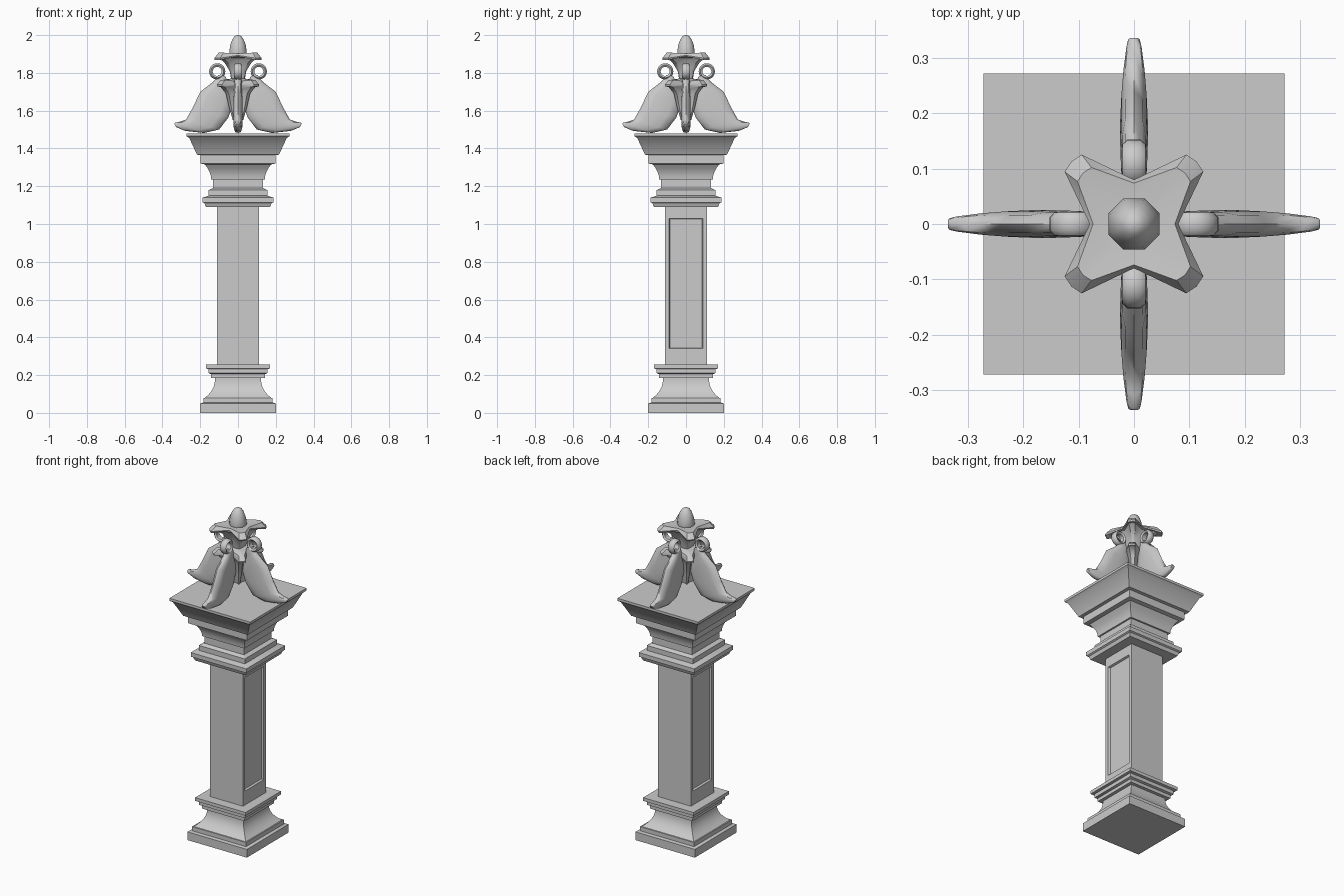
import bpy, bmesh, math
from mathutils import Vector, Matrix

if "Cube" in bpy.data.objects:
    bpy.data.objects.remove(bpy.data.objects["Cube"], do_unlink=True)

stone = bpy.data.materials.new("grey stone")
stone.use_nodes = True
GREY = (0.6, 0.6, 0.6, 1)
stone.diffuse_color = GREY
stone.node_tree.nodes["Principled BSDF"].inputs["Base Color"].default_value = GREY


def finish(name, bm, angle=30):
    bmesh.ops.recalc_face_normals(bm, faces=bm.faces)
    mesh = bpy.data.meshes.new(name)
    bm.to_mesh(mesh)
    bm.free()
    mesh.materials.append(stone)
    obj = bpy.data.objects.new(name, mesh)
    bpy.context.collection.objects.link(obj)
    bpy.ops.object.select_all(action='DESELECT')
    obj.select_set(True)
    bpy.context.view_layer.objects.active = obj
    bpy.ops.object.shade_smooth_by_angle(angle=math.radians(angle))
    return obj


def loft(bm, rings):
    """Skin a list of equal point rings and cap both ends."""
    rows = [[bm.verts.new(p) for p in ring] for ring in rings]
    for a, b in zip(rows, rows[1:]):
        for i in range(len(a)):
            j = (i + 1) % len(a)
            bm.faces.new((a[i], a[j], b[j], b[i]))
    bm.faces.new(rows[0])
    bm.faces.new(rows[-1])


def square_moulding(name, profile):
    bm = bmesh.new()
    corners = ((1, 1), (-1, 1), (-1, -1), (1, -1))
    loft(bm, [[(x * r, y * r, z) for x, y in corners] for r, z in profile])
    return finish(name, bm)


def sweep(r0, z0, r1, z1, power, steps=8):
    """Curved run between two profile points."""
    return [(r0 + (r1 - r0) * (1 - (1 - t) ** power), z0 + (z1 - z0) * t)
            for t in (i / steps for i in range(steps + 1))]


# Base with a hollow curve
square_moulding("base", [(.2, 0), (.2, .05), (.182, .055), (.182, .08)]
                + sweep(.175, .08, .122, .185, 2.5)
                + [(.142, .185), (.142, .205), (.155, .21), (.155, .232),
                   (.17, .235), (.17, .255)])

# Capital, flaring in steps to a wide flat top
square_moulding("capital", [(.17, 1.09), (.178, 1.11), (.187, 1.115), (.187, 1.14),
                            (.155, 1.15), (.155, 1.18), (.132, 1.19), (.132, 1.235)]
                + [(.142 + .033 * t * t, 1.235 + .08 * t) for t in (0, .25, .5, .75, 1)]
                + [(.198, 1.32), (.198, 1.365), (.217, 1.367), (.258, 1.455),
                   (.272, 1.465), (.272, 1.48)])

# Shaft with a sunken panel on two sides
bm = bmesh.new()
bmesh.ops.create_cube(bm, size=1)
bmesh.ops.transform(bm, verts=bm.verts,
                    matrix=Matrix.Translation((0, 0, .672)) @ Matrix.Diagonal((.222, .222, .84, 1)))
bm.normal_update()
for panel in [f for f in bm.faces if abs(f.normal.x) > .9]:
    bmesh.ops.inset_individual(bm, faces=[panel], thickness=.031)
    for v in panel.verts:
        v.co.z = 1.03 if v.co.z > .6 else .34
    bmesh.ops.inset_individual(bm, faces=[panel], thickness=.006, depth=-.012)
finish("shaft", bm)

# One leaf in side view: outer point, inner point, half thickness
LEAF = [(.10, 1.79, .065, 1.78, .018), (.132, 1.752, .04, 1.70, .022),
        (.20, 1.70, .03, 1.63, .024), (.24, 1.615, .05, 1.565, .025),
        (.275, 1.553, .10, 1.50, .025), (.31, 1.541, .18, 1.482, .021),
        (.334, 1.537, .28, 1.493, .015), (.337, 1.53, .328, 1.513, .011)]
SIDES = 12


def leaf_ring(section):
    ox, oz, ix, iz, t = section
    mid = Vector(((ox + ix) / 2, 0, (oz + iz) / 2))
    half = Vector(((ox - ix) / 2, 0, (oz - iz) / 2))
    ring = []
    for i in range(SIDES):
        a = math.tau * i / SIDES
        c, s = math.cos(a), math.sin(a)
        ring.append(mid + half * c + Vector((0, t * math.copysign(abs(s) ** .6, s), 0)))
    return ring


# Four leaves, each with a scroll eye above it
for k, side in enumerate(("left", "back", "right", "front")):
    turn = Matrix.Rotation(k * math.pi / 2, 4, 'Z')
    bm = bmesh.new()
    loft(bm, [leaf_ring(s) for s in LEAF])
    bm.transform(turn)
    finish(side + "_leaf", bm, 50)

    bm = bmesh.new()
    rows = []
    for i in range(20):
        a = math.tau * i / 20
        d = Vector((math.cos(a), 0, math.sin(a)))
        centre = Vector((.11, 0, 1.808))
        rows.append([bm.verts.new(centre + d * r + Vector((0, y, 0)))
                     for r, y in ((.024, -.014), (.034, -.021), (.043, -.012),
                                  (.043, .012), (.034, .021), (.024, .014))])
    for i, a in enumerate(rows):
        b = rows[(i + 1) % len(rows)]
        for j in range(6):
            n = (j + 1) % 6
            bm.faces.new((a[j], a[n], b[n], b[j]))
    bm.transform(turn)
    finish(side + "_scroll", bm, 50)


def petal_tier(name, rings):
    """Four diagonal petals: valley radius and height, tip radius and height."""
    bm = bmesh.new()
    rows = []
    for vr, vz, tr, tz in rings:
        row = []
        for q in range(4):
            for deg, r, z in ((0, vr, vz), (37, tr, tz), (45, tr * 1.02, tz), (53, tr, tz)):
                a = math.radians(q * 90 + deg)
                row.append((r * math.cos(a), r * math.sin(a), z))
        rows.append(row)
    loft(bm, rows)
    finish(name, bm, 40)


petal_tier("upper_petals", [(.035, 1.76, .04, 1.76), (.04, 1.81, .055, 1.81),
                            (.055, 1.86, .09, 1.855), (.068, 1.878, .125, 1.878),
                            (.076, 1.888, .154, 1.868), (.08, 1.893, .157, 1.878),
                            (.074, 1.902, .128, 1.907), (.05, 1.90, .06, 1.90)])
petal_tier("lower_petals", [(.02, 1.55, .035, 1.55), (.035, 1.62, .06, 1.62),
                            (.045, 1.69, .08, 1.69), (.055, 1.72, .115, 1.725),
                            (.06, 1.735, .138, 1.728), (.06, 1.74, .14, 1.738),
                            (.055, 1.755, .115, 1.762), (.035, 1.77, .045, 1.77)])

# Bud on top, eight-sided
bm = bmesh.new()
loft(bm, [[(r * math.cos(math.tau * (i + .5) / 8), r * math.sin(math.tau * (i + .5) / 8), z)
           for i in range(8)]
          for r, z in ((.035, 1.87), (.048, 1.89), (.05, 1.91), (.045, 1.945),
                       (.034, 1.975), (.02, 1.994), (.008, 2.0))])
finish("bud", bm, 60)
